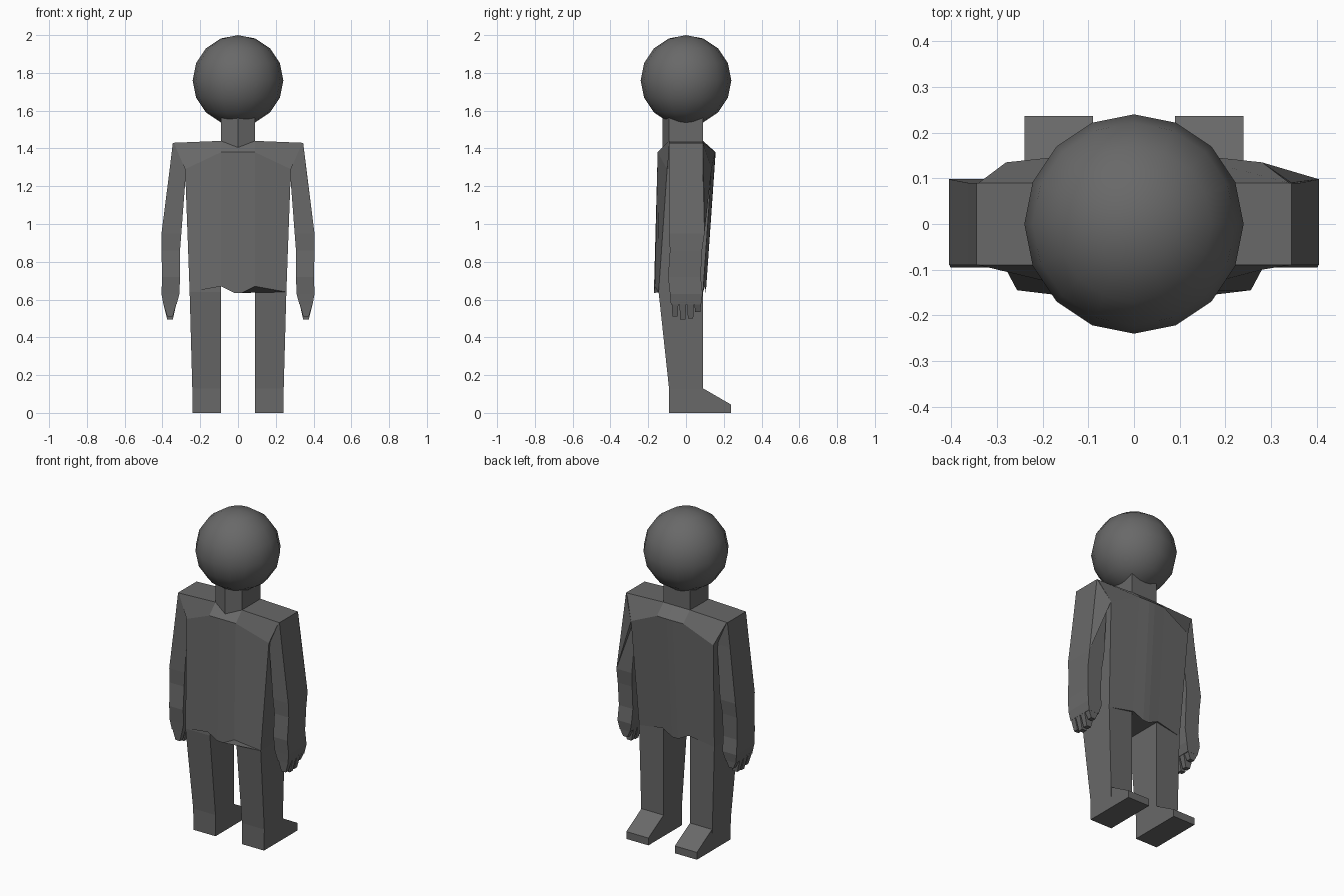
import bpy, bmesh

cube = bpy.data.objects.get("Cube")
if cube:
    bpy.data.objects.remove(cube, do_unlink=True)

grey = bpy.data.materials.new("plain_grey")
grey.use_nodes = True
grey.diffuse_color = (0.14, 0.14, 0.14, 1)
grey.node_tree.nodes["Principled BSDF"].inputs["Base Color"].default_value = grey.diffuse_color


def finish(bm, name):
    bmesh.ops.recalc_face_normals(bm, faces=bm.faces)
    mesh = bpy.data.meshes.new(name)
    bm.to_mesh(mesh)
    bm.free()
    mesh.materials.append(grey)
    obj = bpy.data.objects.new(name, mesh)
    bpy.context.collection.objects.link(obj)
    return obj


def loft(bm, rings):
    """Skin a stack of closed rings and cap both ends."""
    loops = [[bm.verts.new(p) for p in ring] for ring in rings]
    n = len(loops[0])
    for a, b in zip(loops, loops[1:]):
        for i in range(n):
            j = (i + 1) % n
            bm.faces.new((a[i], a[j], b[j], b[i]))
    bm.faces.new(loops[0])
    bm.faces.new(loops[-1])


def box_ring(side, z, x0, x1, y0, y1):
    return [(side * x, y, z) for x, y in ((x0, y0), (x1, y0), (x1, y1), (x0, y1))]


def body_ring(back, front):
    """Half rows of (x, y, z) from outside to centre, mirrored in x."""
    flip = lambda row: [(-x, y, z) for x, y, z in row]
    return flip(back) + back[::-1] + front + flip(front)[::-1]


# Head
bm = bmesh.new()
bmesh.ops.create_uvsphere(bm, u_segments=16, v_segments=8, radius=0.24)
bmesh.ops.translate(bm, verts=bm.verts, vec=(0, 0, 1.76))
for f in bm.faces:
    f.smooth = True
finish(bm, "head")

# Neck, with a ridge down the -y side
bm = bmesh.new()
outline = ((-0.09, -0.09), (0, -0.125), (0.09, -0.09), (0.09, 0.09), (-0.09, 0.09))
loft(bm, [[(x, y, z) for x, y in outline] for z in (1.38, 1.56)])
finish(bm, "neck")

# Torso: shoulder line, chest, hips with a small dip between the legs
bm = bmesh.new()
loft(bm, [
    body_ring([(0.34, -0.09, 1.43), (0.09, -0.09, 1.44), (0.02, -0.09, 1.44)],
              [(0.34, 0.09, 1.43), (0.09, 0.09, 1.44), (0.02, 0.09, 1.44)]),
    body_ring([(0.28, -0.1, 1.29), (0.09, -0.15, 1.38), (0.02, -0.15, 1.38)],
              [(0.28, 0.135, 1.29), (0.09, 0.155, 1.38), (0.02, 0.157, 1.38)]),
    body_ring([(0.256, -0.145, 0.64), (0.09, -0.165, 0.67), (0.02, -0.17, 0.635)],
              [(0.256, 0.09, 0.64), (0.09, 0.1, 0.67), (0.02, 0.105, 0.635)]),
])
finish(bm, "torso")

for side, label in ((1, "left"), (-1, "right")):
    # Arm down to the palm
    bm = bmesh.new()
    loft(bm, [box_ring(side, *r) for r in (
        (1.43, 0.22, 0.345, -0.09, 0.09),
        (1.28, 0.275, 0.363, -0.09, 0.09),
        (0.95, 0.30, 0.405, -0.09, 0.098),
        (0.86, 0.307, 0.405, -0.085, 0.085),
        (0.72, 0.307, 0.402, -0.095, 0.078),
        (0.63, 0.31, 0.405, -0.085, 0.088),
        (0.575, 0.325, 0.395, -0.08, 0.08),
    )])
    # Fingers
    for y, tip in ((-0.058, 0.51), (-0.017, 0.495), (0.024, 0.50), (0.062, 0.535)):
        loft(bm, [box_ring(side, 0.585, 0.325, 0.397, y - 0.018, y + 0.018),
                  box_ring(side, tip, 0.345, 0.375, y - 0.014, y + 0.014)])
    # Web joining the chest to one arm
    if side > 0:
        web = [(0.28, 0.135, 1.29), (0.345, 0.09, 1.43), (0.405, 0.098, 0.95), (0.29, 0.08, 1.28)]
        bmesh.ops.convex_hull(bm, input=[bm.verts.new(p) for p in web])
    finish(bm, label + "_arm")

    # Leg
    bm = bmesh.new()
    loft(bm, [box_ring(side, *r) for r in (
        (0.72, 0.09, 0.256, -0.14, 0.09),
        (0.64, 0.09, 0.256, -0.145, 0.09),
        (0.13, 0.09, 0.242, -0.09, 0.09),
        (0.0, 0.09, 0.24, -0.09, 0.09),
    )])
    finish(bm, label + "_leg")

    # Foot wedge, toes toward +y
    bm = bmesh.new()
    profile = ((0.05, 0), (0.237, 0), (0.237, 0.045), (0.09, 0.13), (0.05, 0.13))
    loft(bm, [[(side * x, y, z) for y, z in profile] for x in (0.09, 0.24)])
    finish(bm, label + "_foot")
